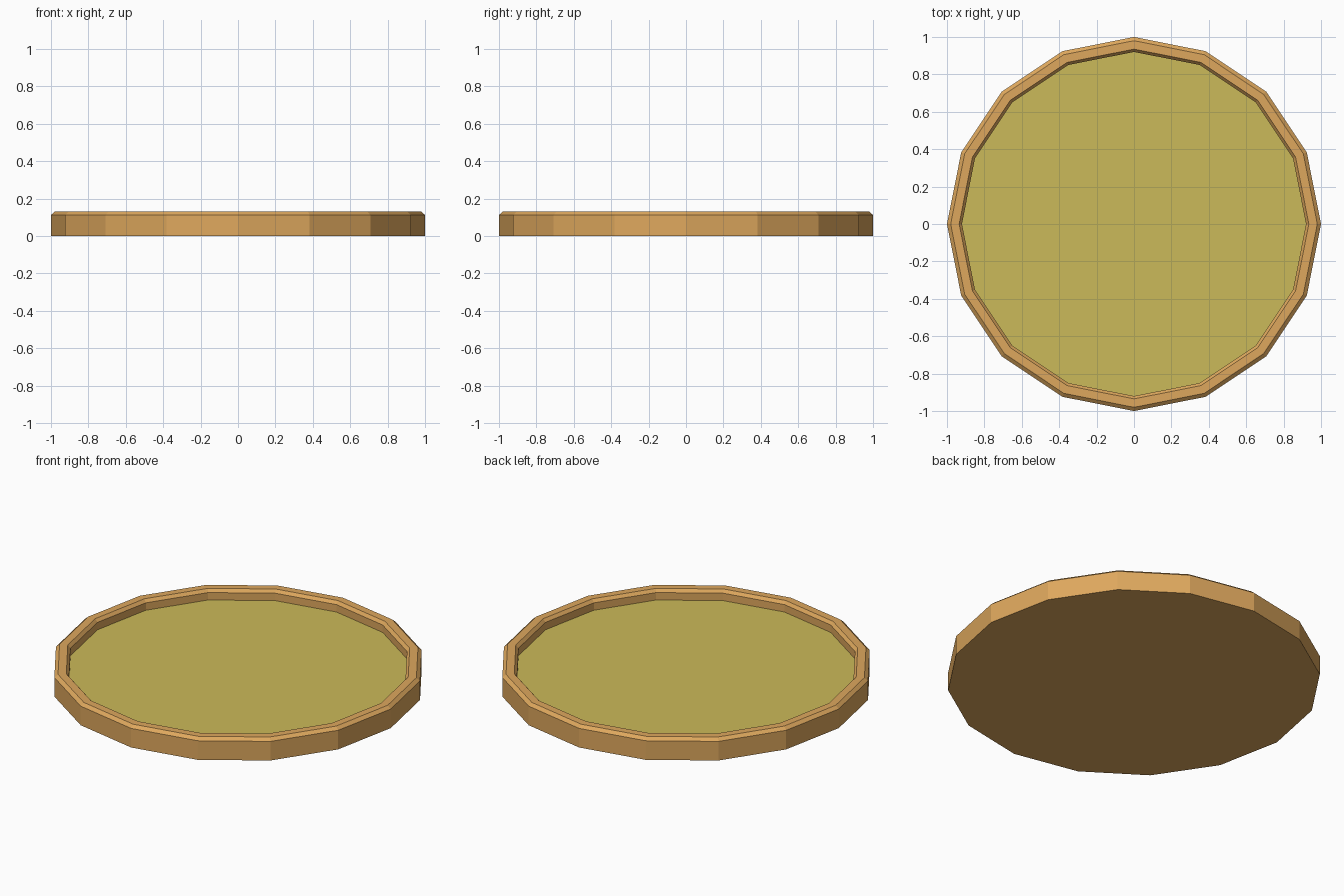
import bpy, bmesh, math

if "Cube" in bpy.data.objects:
    bpy.data.objects.remove(bpy.data.objects["Cube"])

SIDES = 16
FLOOR_R, FLOOR_Z = 0.92, 0.068


def material(name, rgb):
    m = bpy.data.materials.new(name)
    m.diffuse_color = (*rgb, 1)
    m.use_nodes = True
    m.node_tree.nodes["Principled BSDF"].inputs["Base Color"].default_value = m.diffuse_color
    return m


def finish(bm, name, mat):
    mesh = bpy.data.meshes.new(name)
    bm.to_mesh(mesh)
    bm.free()
    mesh.materials.append(mat)
    obj = bpy.data.objects.new(name, mesh)
    bpy.context.collection.objects.link(obj)


def ring(bm, r, z):
    return [bm.verts.new((r * math.cos(i * math.tau / SIDES),
                          r * math.sin(i * math.tau / SIDES), z))
            for i in range(SIDES)]


# Tray body: flat base, outer wall, chamfered rim, inner wall
profile = [(1, 0), (1, 0.113), (0.98, 0.13), (0.935, 0.13),
           (FLOOR_R, 0.112), (FLOOR_R, FLOOR_Z)]
bm = bmesh.new()
rings = [ring(bm, r, z) for r, z in profile]
bm.faces.new(rings[0][::-1])
for a, b in zip(rings, rings[1:]):
    for i in range(SIDES):
        j = (i + 1) % SIDES
        bm.faces.new((a[i], a[j], b[j], b[i]))
finish(bm, "tray_body", material("wood", (0.73, 0.39, 0.11)))

# Recessed floor panel
bm = bmesh.new()
bm.faces.new(ring(bm, FLOOR_R, FLOOR_Z))
finish(bm, "tray_floor", material("mustard", (0.60, 0.49, 0.10)))
